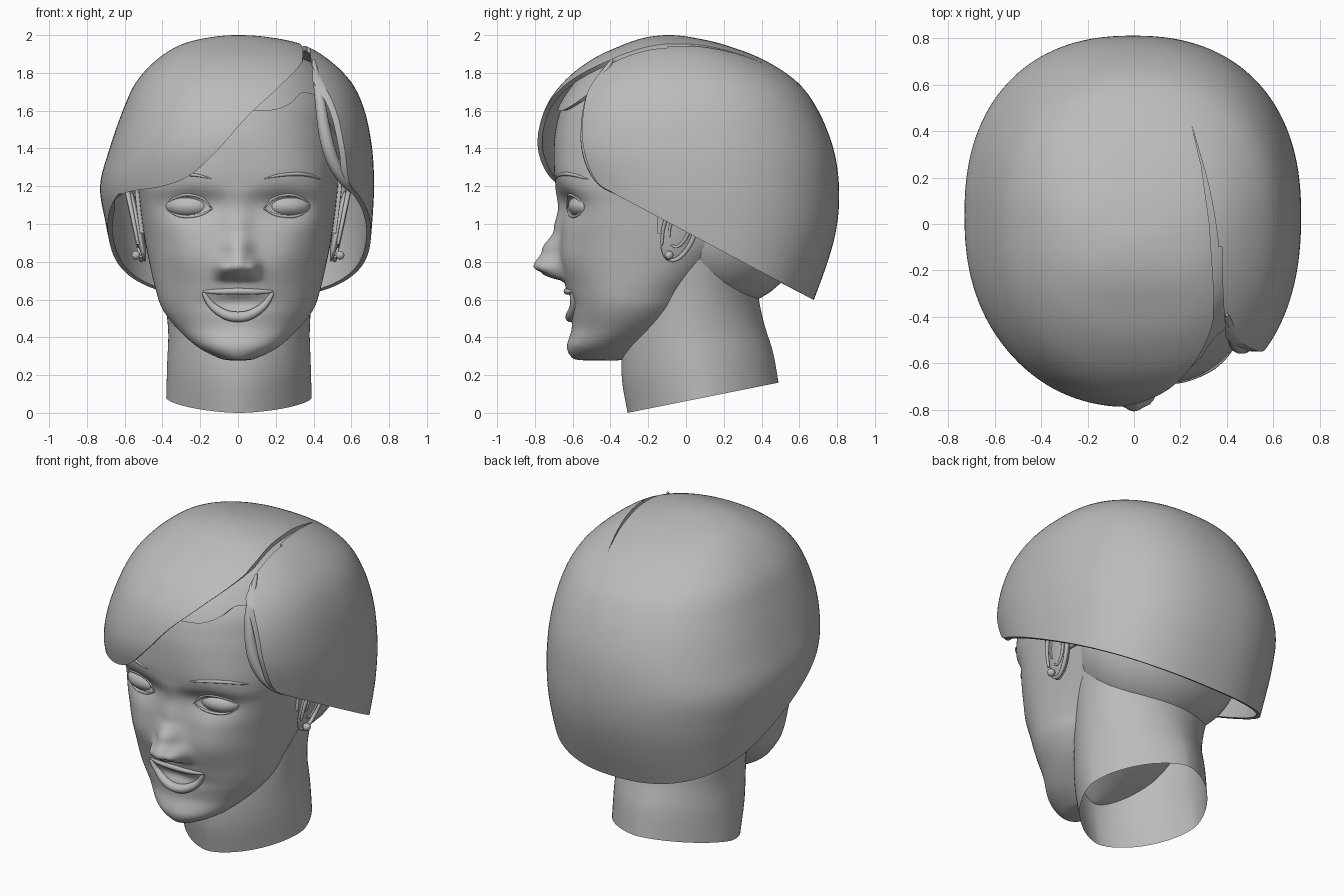
import bpy, bmesh, math
from mathutils import Vector, Matrix
from mathutils.bvhtree import BVHTree

if "Cube" in bpy.data.objects:
    bpy.data.objects.remove(bpy.data.objects["Cube"])

GREY = (0.5, 0.5, 0.5, 1)
mat = bpy.data.materials.new("plain grey")
mat.use_nodes = True
mat.diffuse_color = GREY
for node in mat.node_tree.nodes:
    if node.type == 'BSDF_PRINCIPLED':
        node.inputs["Base Color"].default_value = GREY


def smooth(rows, n, pole=False):
    """Curve through the rows, n steps per span; a pole ends level."""
    p = [Vector(r) for r in rows]
    first, last = 2 * p[0] - p[1], 2 * p[-1] - p[-2]
    if pole:
        last[0] = p[-2][0]
    p = [first] + p + [last]
    out = []
    for a, b, c, d in zip(p, p[1:], p[2:], p[3:]):
        for k in range(n):
            t = k / n
            out.append((2 * b + (c - a) * t + (2 * a - 5 * b + 4 * c - d) * t * t
                        + (3 * b - a - 3 * c + d) * t ** 3) / 2)
    return out + [p[-2]]


def add(name, mesh):
    ob = bpy.data.objects.new(name, mesh)
    bpy.context.scene.collection.objects.link(ob)
    return ob


def finish(ob, angle=40):
    """Bake the modifiers, then give material and shading."""
    bpy.context.view_layer.update()
    dg = bpy.context.evaluated_depsgraph_get()
    me = bpy.data.meshes.new_from_object(ob.evaluated_get(dg))
    ob.modifiers.clear()
    name = ob.name
    bpy.data.objects.remove(ob)
    ob = add(name, me)
    me.materials.clear()
    me.materials.append(mat)
    bpy.ops.object.select_all(action='DESELECT')
    ob.select_set(True)
    bpy.context.view_layer.objects.active = ob
    bpy.ops.object.shade_smooth_by_angle(angle=math.radians(angle))
    return ob


def loft(name, rows, steps, sides, power, move=None, pole=True, cap=False):
    """Rows are (z, middle x, half width, front y, back y); power(z) sets squareness."""
    bm = bmesh.new()
    rings = []
    for z, cx, w, y0, y1 in smooth(rows, steps, pole):
        ring = []
        for j in range(sides):
            c, s = (math.copysign(abs(f) ** (2 / power(z)), f) for f in
                    (math.cos(math.tau * j / sides), math.sin(math.tau * j / sides)))
            co = Vector((cx + w * c, (y0 + y1) / 2 + (y1 - y0) / 2 * s, z))
            ring.append(bm.verts.new(move(co) if move else co))
        rings.append(ring)
    for lo, hi in zip(rings, rings[1:]):
        for j in range(sides):
            k = (j + 1) % sides
            bm.faces.new((lo[j], lo[k], hi[k], hi[j]))
    if cap:
        bm.faces.new(rings[0][::-1])
    bmesh.ops.remove_doubles(bm, verts=bm.verts, dist=0.0002)
    me = bpy.data.meshes.new(name)
    bm.to_mesh(me)
    bm.free()
    return add(name, me)


def cut(ob, outline, axis, lo, hi):
    """Subtract a prism whose outline lies across the given axis."""
    bm = bmesh.new()
    def place(u, v, d):
        return {'x': (d, u, v), 'y': (u, d, v), 'z': (u, v, d)}[axis]
    face = bm.faces.new([bm.verts.new(place(u, v, lo)) for u, v in outline])
    new = bmesh.ops.extrude_face_region(bm, geom=[face])['geom']
    shift = Vector(place(0, 0, hi - lo))
    bmesh.ops.translate(bm, vec=shift, verts=[g for g in new if isinstance(g, bmesh.types.BMVert)])
    bmesh.ops.recalc_face_normals(bm, faces=bm.faces)
    me = bpy.data.meshes.new("cutter")
    bm.to_mesh(me)
    bm.free()
    tool = add("cutter", me)
    tool.hide_render = True
    mod = ob.modifiers.new("cut", 'BOOLEAN')
    mod.operation, mod.solver, mod.object = 'DIFFERENCE', 'EXACT', tool
    return tool


def shell(ob, thickness):
    mod = ob.modifiers.new("thickness", 'SOLIDIFY')
    mod.thickness, mod.offset = thickness, -1


def ball(name, matrix, radii):
    bm = bmesh.new()
    bmesh.ops.create_uvsphere(bm, u_segments=32, v_segments=20, radius=1,
                              matrix=matrix @ Matrix.Diagonal((*radii, 1)))
    me = bpy.data.meshes.new(name)
    bm.to_mesh(me)
    bm.free()
    return finish(add(name, me), 180)


def tube(name, points, radius, tip=0.25):
    """Round strand through the points, thin at both ends."""
    pts = smooth(points, 6)
    cu = bpy.data.curves.new(name, 'CURVE')
    cu.dimensions, cu.bevel_depth, cu.bevel_resolution = '3D', radius, 4
    cu.use_fill_caps = True
    sp = cu.splines.new('POLY')
    sp.points.add(len(pts) - 1)
    for i, (p, co) in enumerate(zip(sp.points, pts)):
        p.co = (*co, 1)
        p.radius = tip + (1 - tip) * math.sin(math.pi * i / (len(pts) - 1)) ** 0.7
    return finish(add(name, cu), 60)


# Head with sculpted face, flattest at eye level
HEAD = [(z, 0, w, y0, y1) for z, w, y0, y1 in (
    (.278, .04, -.54, -.36), (.29, .1, -.6, -.32), (.35, .215, -.63, -.22),
    (.45, .325, -.605, -.06), (.55, .4, -.615, .04), (.65, .435, -.635, .12),
    (.8, .47, -.66, .3), (.95, .5, -.66, .5), (1.1, .52, -.66, .6),
    (1.2, .53, -.69, .63), (1.35, .54, -.7, .64), (1.5, .54, -.69, .6),
    (1.65, .52, -.64, .54), (1.8, .42, -.5, .4), (1.88, .25, -.32, .2),
    (1.9, 0, -.06, -.06))]
NOSE = [(.69, 0), (.73, .1), (.77, .15), (.86, .1), (.97, .04), (1.1, .02), (1.22, 0)]


def head_power(z):
    return 2.05 + .9 * math.exp(-((z - 1.12) / .28) ** 2)


def bump(x, z, cx, cz, sx, sz):
    return math.exp(-((x - cx) / sx) ** 2 / 2 - ((z - cz) / sz) ** 2 / 2)


def sculpt(co):
    x, y, z = co
    if y > -.2:
        return co
    out = 0
    for (z0, a0), (z1, a1) in zip(NOSE, NOSE[1:]):
        if z0 <= z < z1:
            t = (z - z0) / (z1 - z0)
            width = .042 + .018 * min(1, max(0, (1 - z) / .25))
            out += (a0 + (a1 - a0) * t * t * (3 - 2 * t)) * bump(x, 0, 0, 0, width, 1)
    ax = abs(x)
    out += .05 * bump(ax, z, .08, .765, .025, .03)        # nostril wings
    out -= .05 * bump(ax, z, .25, 1.1, .1, .06)           # eye sockets
    out += .02 * bump(ax, z, .25, .82, .1, .09)           # cheeks
    out -= .03 * bump(x, z, 0, .585, .1, .03)             # mouth opening
    return Vector((x, y - out, z))


head = finish(loft("head", HEAD, 11, 220, head_power, sculpt, cap=True), 60)


def tree(ob):
    me = ob.data
    return BVHTree.FromPolygons([v.co for v in me.vertices], [p.vertices for p in me.polygons])


surfaces = [tree(head)]


def on_face(x, z, lift=0):
    hits = [t.ray_cast(Vector((x, -2, z)), Vector((0, 1, 0)))[0] for t in surfaces]
    return Vector((x, min([h.y for h in hits if h] or [-.4]) - lift, z))


# Neck, open at its sloping base
NECK = [(0, .005, .385, -.31, .49), (.2, .005, .38, -.34, .46), (.4, .005, .375, -.33, .41),
        (.6, 0, .395, -.28, .38), (.8, 0, .43, -.22, .39), (1, 0, .465, -.14, .42)]
finish(loft("neck", NECK, 8, 96, lambda z: 1.65 + .6 * z, pole=False,
            move=lambda c: c + Vector((0, 0, .2 * (c.y + .31) * (1 - c.z)))), 60)
ball("nape_hair", Matrix.Translation((0, .2, .98)), (.5, .42, .42))

# Lips
LIP_UP = [(-.185, .643), (-.1, .642), (0, .644), (.1, .642), (.185, .643)]
LIP_LOW = [(-.185, .637), (-.14, .57), (-.07, .522), (0, .508), (.07, .522), (.14, .57), (.185, .637)]
tube("upper_lip", [on_face(x, z) for x, z in LIP_UP], .018)
tube("lower_lip", [on_face(x, z, .004) for x, z in LIP_LOW], .028)

# Eyes, lids, brows, ears and earrings
LID_UP = [(-.125, -.015), (-.07, .042), (.01, .06), (.08, .04), (.125, 0)]
LID_LOW = [(-.125, -.015), (-.06, -.047), (.02, -.056), (.08, -.04), (.125, 0)]
BROW = [(.14, 1.24), (.22, 1.258), (.32, 1.265), (.39, 1.255), (.44, 1.235)]
for s, side in ((1, "left"), (-1, "right")):
    spot = on_face(s * .26, 1.095) + Vector((0, .04, 0))
    eye = ball(side + "_eye", Matrix.Translation(spot) @ Matrix.Rotation(s * .2, 4, 'Z'),
               (.125, .08, .062))
    surfaces.append(tree(eye))
    for label, lid in (("_upper_lid", LID_UP), ("_lower_lid", LID_LOW)):
        tube(side + label, [on_face(s * (.26 + x), 1.095 + z) for x, z in lid], .008)
    tube(side + "_brow", [on_face(s * x, z) for x, z in BROW], .01, .1)

    frame = (Matrix.Translation((s * .53, -.03, .99)) @ Matrix.Rotation(s * .2, 4, 'Y')
             @ Matrix.Rotation(-.3, 4, 'X'))
    ball(side + "_ear", frame, (.022, .09, .2))
    for label, size, r in (("_ear_rim", 1, .014), ("_ear_fold", .6, .01)):
        arc = [math.radians(a) for a in range(-110, 221, 30)]
        tube(side + label, [frame @ Vector((s * .018, .085 * size * math.cos(a),
                                            .19 * size * math.sin(a))) for a in arc], r, .5)
    ball(side + "_earring", Matrix.Translation((s * .54, -.09, .835)), (.023,) * 3)

# Hair cap under the parting, cut along the hairline
CAP = [(z + .02 * (z > 1.7), x, w + .02, y0 - .02, y1 + .02) for z, x, w, y0, y1 in HEAD[7:-1]]
CAP.append((1.925, 0, 0, -.06, -.06))
cap = loft("scalp_hair", CAP, 8, 128, head_power)
shell(cap, .03)
HAIRLINE = [(-.1, 1.6), (.08, 1.6), (.2, 1.605), (.28, 1.64), (.33, 1.69), (.38, 1.69),
            (.43, 1.64), (.6, 1.3)]
tools = [cut(cap, [(-.8, 1.6)] + smooth(HAIRLINE, 5) + [(.8, .5), (-.8, .5)], 'y', -1, -.15)]
finish(cap)

# Bobbed hair: one shell, cut to a swept fringe and a side panel
HAIR = [(.5, .02, .63, -.42, .64), (.8, .015, .675, -.56, .75), (1, .005, .705, -.66, .8),
        (1.2, -.005, .725, -.74, .81), (1.4, .015, .695, -.79, .78), (1.6, .03, .64, -.75, .7),
        (1.75, .03, .57, -.65, .59), (1.87, .025, .455, -.5, .41), (1.95, .02, .32, -.33, .2),
        (1.988, .01, .16, -.21, .03), (2, 0, 0, -.09, -.09)]
hair = loft("bob_hair", HAIR, 8, 128, lambda z: 2.3)
shell(hair, .025)
PANEL = [(-.36, 2.1), (-.41, 1.88), (-.52, 1.7), (-.55, 1.5), (-.53, 1.35), (-.47, 1.22),
         (-.37, 1.155)]
FRINGE = [(.36, 2), (.34, 1.86), (.2, 1.71), (.05, 1.57), (-.1, 1.4), (-.25, 1.26),
          (-.4, 1.2), (-.58, 1.17), (-.65, 1.13)]
PART = [(.25, .42), (.325, .15), (.365, -.1), (.38, -.35), (.395, -.5), (.395, -.8)]
BACK = [(.72, .575), (.9, .4), (-1, .4)]
tools += [
    cut(hair, smooth(PANEL, 6) + BACK + [(-1, 2.1)], 'x', .39, 1),
    cut(hair, [(-1, 1.15), (-.4, 1.16)] + BACK, 'x', -1, .395),
    cut(hair, smooth(FRINGE, 6) + [(-.65, .45), (.395, .45), (.395, 1.8), (.37, 2)],
        'y', -1, -.1),
    cut(hair, smooth(PART, 5) + [(.33, -.8), (.345, -.3), (.325, 0), (.29, .25)], 'z', 1.7, 2.2)]
finish(hair)
for t in tools:
    bpy.data.objects.remove(t)

# Rolled front edge of the side panel
ROLL = [(.4, -.39, 1.87), (.43, -.5, 1.68), (.46, -.525, 1.48), (.5, -.505, 1.34),
        (.56, -.45, 1.23), (.62, -.36, 1.16)]
tube("panel_rolled_edge", ROLL, .035, .2)
